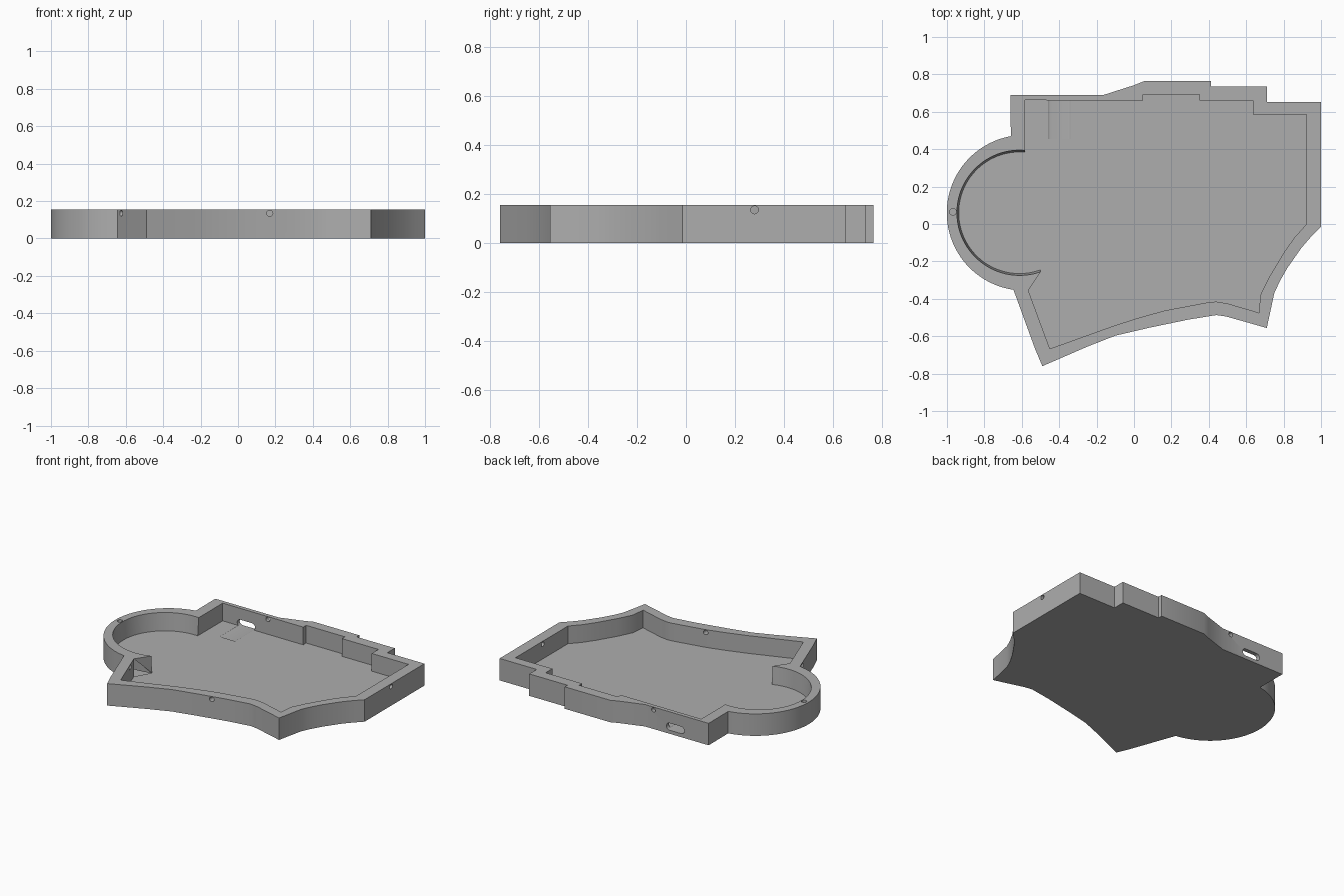
import bpy, bmesh
from math import radians, cos, sin, pi
from mathutils import Vector

cube = bpy.data.objects.get("Cube")
if cube:
    bpy.data.objects.remove(cube, do_unlink=True)

HEIGHT, FLOOR = 0.155, 0.03

grey = bpy.data.materials.new("plain_grey")
grey.use_nodes = True
grey.diffuse_color = (0.42, 0.42, 0.42, 1)
grey.node_tree.nodes["Principled BSDF"].inputs["Base Color"].default_value = grey.diffuse_color


def arc(cx, cy, radius, start, end, steps):
    angles = [radians(start + (end - start) * i / steps) for i in range(steps + 1)]
    return [(cx + radius * cos(a), cy + radius * sin(a)) for a in angles]


def loft(name, lower, upper):
    """Closed solid between two matching loops of 3D points."""
    bm = bmesh.new()
    a = [bm.verts.new(p) for p in lower]
    b = [bm.verts.new(p) for p in upper]
    bm.faces.new(a)
    bm.faces.new(b)
    for i in range(len(a)):
        j = (i + 1) % len(a)
        bm.faces.new((a[i], a[j], b[j], b[i]))
    bmesh.ops.recalc_face_normals(bm, faces=bm.faces)
    mesh = bpy.data.meshes.new(name)
    bm.to_mesh(mesh)
    bm.free()
    mesh.materials.append(grey)
    obj = bpy.data.objects.new(name, mesh)
    bpy.context.collection.objects.link(obj)
    return obj


def at_height(points, z):
    return [(x, y, z) for x, y in points]


def drill(name, start, direction, length, radius=0.016):
    """Round cutter along a direction."""
    axis = Vector(direction).normalized()
    u = axis.orthogonal().normalized()
    v = axis.cross(u)
    ring = [Vector(start) + radius * (cos(2 * pi * i / 24) * u + sin(2 * pi * i / 24) * v)
            for i in range(24)]
    return loft(name, ring, [p + axis * length for p in ring])


# Outer outline, clockwise from the back right corner
outer = [(-.66, .69), (-.163, .69), (0, .742), (.057, .765), (.412, .765), (.412, .735),
         (.71, .735), (.71, .652), (1, .652), (1, -.015), (.945, -.07), (.895, -.128),
         (.82, -.235), (.78, -.305), (.75, -.37), (.71, -.556), (.495, -.495), (.44, -.487),
         (.286, -.512), (.08, -.555), (-.1, -.597), (-.25, -.656), (-.49, -.76), (-.53, -.665)]
outer += arc(-.585, .06, .416, -98.2, -259.8, 48)

# Inner outline; the round bay is slightly narrower at the floor
inner = [(-.583, .662), (.047, .66), (.047, .693), (.35, .693), (.35, .66), (.635, .66),
         (.635, .585), (.923, .585), (.923, 0), (.86, -.07), (.805, -.147), (.725, -.28),
         (.677, -.377), (.667, -.475), (.64, -.466), (.5, -.425), (.44, -.415), (.4, -.418),
         (.163, -.463), (.03, -.5), (-.105, -.543), (-.45, -.667), (-.565, -.355)]
bay_top = arc(-.612, .06, .335, -70, -275, 56)
bay_floor = arc(-.612, .06, .325, -70, -275, 56)

tray = loft("tray", at_height(outer, 0), at_height(outer, HEIGHT))
rim = HEIGHT + 0.001
cutters = [loft("cavity_cutter", at_height(inner + bay_floor, FLOOR),
                at_height(inner + bay_top, rim))]

# Rounded port slot through the back wall, grazing the floor
slot = arc(-.355, .05, .025, -90, 90, 10) + arc(-.445, .05, .025, 90, 270, 10)
cutters.append(loft("slot_cutter", [(x, .455, z) for x, z in slot],
                    [(x, .8, z) for x, z in slot]))

# Small holes near the rim
HOLE_Z = 0.135
cutters += [
    drill("front_hole_cutter", (.17, -.65, HOLE_Z), (0, 1, 0), .3),
    drill("left_hole_cutter", (1.1, .28, HOLE_Z), (-1, 0, 0), .3),
    drill("back_hole_cutter", (-.23, .8, HOLE_Z), (0, -1, 0), .3),
    drill("side_hole_cutter", (-.67, -.39, HOLE_Z), (.94, -.34, 0), .16),
    drill("rim_hole_cutter", (-.968, .065, HEIGHT + .01), (0, 0, -1), .06, .018),
]

bpy.context.view_layer.objects.active = tray
for cutter in cutters:
    cutter.hide_render = True
    mod = tray.modifiers.new(cutter.name, "BOOLEAN")
    mod.operation = "DIFFERENCE"
    mod.solver = "EXACT"
    mod.object = cutter
    bpy.ops.object.modifier_apply(modifier=mod.name)
    bpy.data.objects.remove(cutter, do_unlink=True)

bpy.ops.object.select_all(action="DESELECT")
tray.select_set(True)
bpy.ops.object.shade_smooth_by_angle(angle=radians(25))
